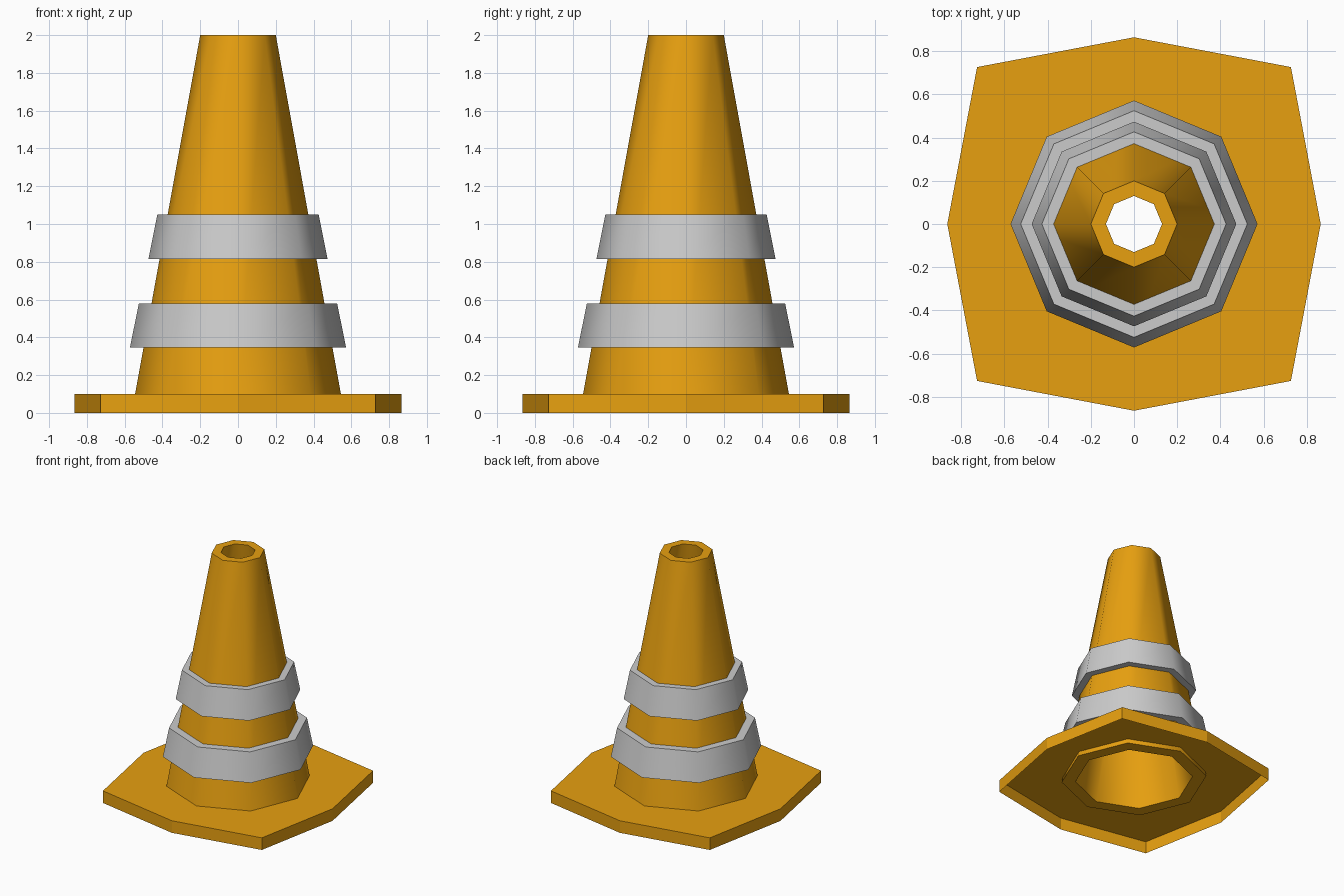
import bpy, bmesh, math

if "Cube" in bpy.data.objects:
    bpy.data.objects.remove(bpy.data.objects["Cube"])

SIDES = 8

orange = bpy.data.materials.new("orange")
orange.diffuse_color = (0.8, 0.35, 0.005, 1)
orange.use_nodes = True
orange.node_tree.nodes["Principled BSDF"].inputs["Base Color"].default_value = orange.diffuse_color


def octagon(bm, z, radius, corner_radius=None):
    """Ring of vertices; odd vertices may use a different radius."""
    ring = []
    for i in range(SIDES):
        r = corner_radius if corner_radius and i % 2 else radius
        a = math.tau * i / SIDES
        ring.append(bm.verts.new((r * math.cos(a), r * math.sin(a), z)))
    return ring


def loft(name, sections, closed=False, material=None, smooth=True):
    """Bridge successive octagons (z, radius[, corner radius])."""
    bm = bmesh.new()
    rings = [octagon(bm, *s) for s in sections]
    pairs = list(zip(rings, rings[1:]))
    if closed:
        pairs.append((rings[-1], rings[0]))
    for a, b in pairs:
        for i in range(SIDES):
            j = (i + 1) % SIDES
            bm.faces.new((a[i], a[j], b[j], b[i]))
    mesh = bpy.data.meshes.new(name)
    bm.to_mesh(mesh)
    bm.free()
    obj = bpy.data.objects.new(name, mesh)
    bpy.context.collection.objects.link(obj)
    if material:
        mesh.materials.append(material)
    if smooth:
        bpy.ops.object.select_all(action='DESELECT')
        obj.select_set(True)
        bpy.context.view_layer.objects.active = obj
        bpy.ops.object.shade_smooth_by_angle(angle=math.radians(55))
    return obj


# Hollow cone body: outer wall, top rim, inner wall, bottom rim
loft("cone_body", [(0.06, 0.552), (2.0, 0.2), (2.0, 0.13), (0.06, 0.447)],
     closed=True, material=orange)

# Base plate: thin skirt, open underneath, with a hole for the cone
corner = 0.727 * math.sqrt(2)
loft("base_plate", [(0.0, 0.865, corner), (0.1, 0.865, corner), (0.1, 0.54)],
     material=orange, smooth=False)

# Raised reflective bands: bottom ledge, tapered outer wall, top ledge
loft("lower_band", [(0.345, 0.495), (0.345, 0.572), (0.58, 0.525), (0.58, 0.452)])
loft("upper_band", [(0.815, 0.41), (0.815, 0.474), (1.05, 0.427), (1.05, 0.367)])
